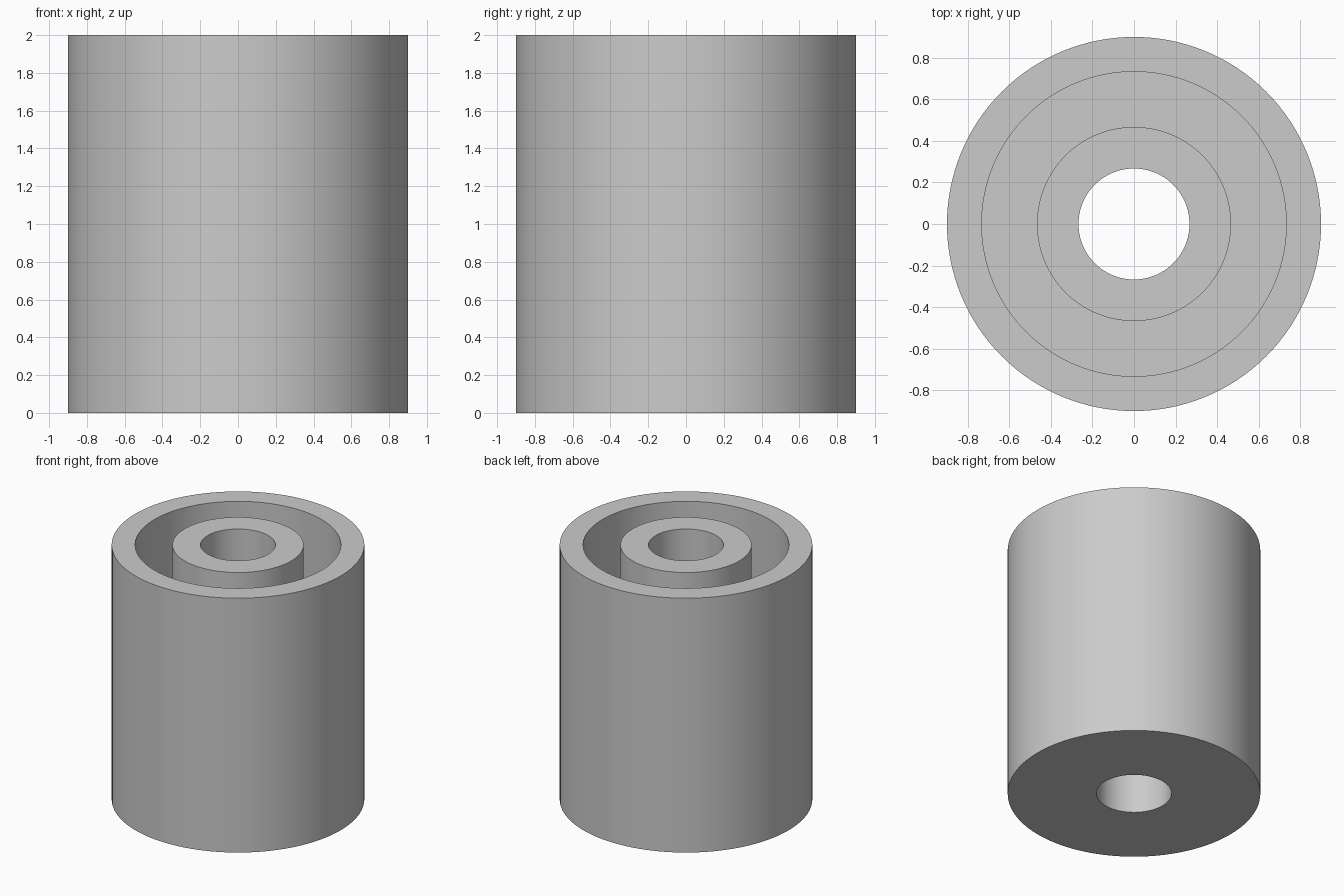
import bpy
import bmesh
from math import radians, tau

SEGMENTS = 128
HEIGHT = 2.0
FLOOR = 0.2
BORE, HUB, GROOVE, SHELL = 0.267, 0.467, 0.733, 0.9

cube = bpy.data.objects.get("Cube")
if cube:
    bpy.data.objects.remove(cube, do_unlink=True)

# Plain grey finish
grey = bpy.data.materials.new("light_grey")
grey.use_nodes = True
colour = (0.6, 0.6, 0.6, 1.0)
grey.diffuse_color = colour
grey.node_tree.nodes["Principled BSDF"].inputs["Base Color"].default_value = colour

# Closed cross-section: outer shell, deep ring groove, central hub with a through bore
section = [
    (BORE, 0), (SHELL, 0), (SHELL, HEIGHT), (GROOVE, HEIGHT),
    (GROOVE, FLOOR), (HUB, FLOOR), (HUB, HEIGHT), (BORE, HEIGHT),
]

# Turn the section around the vertical axis
bm = bmesh.new()
verts = [bm.verts.new((r, 0, z)) for r, z in section]
edges = [bm.edges.new((a, b)) for a, b in zip(verts, verts[1:] + verts[:1])]
bmesh.ops.spin(bm, geom=verts + edges, cent=(0, 0, 0), axis=(0, 0, 1),
               angle=tau, steps=SEGMENTS, use_merge=True)
bmesh.ops.remove_doubles(bm, verts=bm.verts[:], dist=0.0001)
bmesh.ops.recalc_face_normals(bm, faces=bm.faces[:])

mesh = bpy.data.meshes.new("grooved_sleeve")
bm.to_mesh(mesh)
bm.free()
mesh.materials.append(grey)

sleeve = bpy.data.objects.new("grooved_sleeve", mesh)
bpy.context.collection.objects.link(sleeve)

# Round walls smooth, rims crisp
bpy.ops.object.select_all(action="DESELECT")
sleeve.select_set(True)
bpy.context.view_layer.objects.active = sleeve
bpy.ops.object.shade_smooth_by_angle(angle=radians(30))
